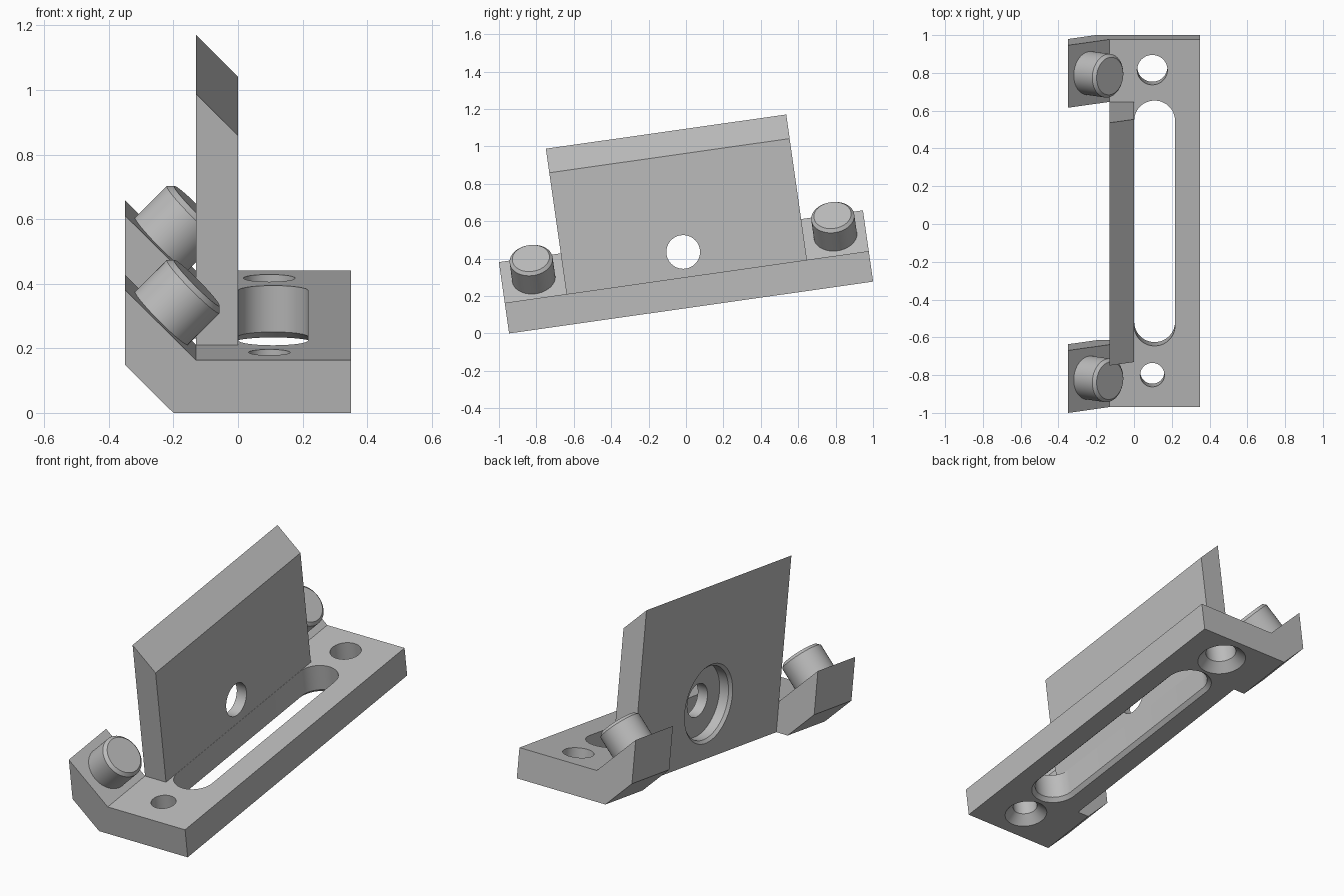
import bpy, bmesh, math
from mathutils import Matrix, Vector

if "Cube" in bpy.data.objects:
    bpy.data.objects.remove(bpy.data.objects["Cube"])

LENGTH, TAB, THICK = 1.966, 0.334, 0.165
MID = LENGTH / 2
TILT = Matrix.Translation((0, -0.946, 0)) @ Matrix.Rotation(math.radians(8.1), 4, 'X')

grey = bpy.data.materials.new("plain_grey")
grey.use_nodes = True
grey.diffuse_color = (0.5, 0.5, 0.5, 1)
grey.node_tree.nodes["Principled BSDF"].inputs["Base Color"].default_value = (0.5, 0.5, 0.5, 1)


def loft(name, rings):
    """Solid through a stack of equal-sized point rings."""
    bm = bmesh.new()
    loops = [[bm.verts.new(p) for p in ring] for ring in rings]
    for a, b in zip(loops, loops[1:]):
        for i in range(len(a)):
            j = (i + 1) % len(a)
            bm.faces.new((a[i], a[j], b[j], b[i]))
    bm.faces.new(loops[0])
    bm.faces.new(loops[-1])
    bmesh.ops.recalc_face_normals(bm, faces=bm.faces)
    mesh = bpy.data.meshes.new(name)
    bm.to_mesh(mesh)
    bm.free()
    mesh.materials.append(grey)
    obj = bpy.data.objects.new(name, mesh)
    bpy.context.collection.objects.link(obj)
    return obj


def prism(name, profile, start, end):
    """Extrude an x-z profile along y."""
    return loft(name, [[(x, y, z) for x, z in profile] for y in (start, end)])


def turned(name, steps, matrix, half=0.0, n=64):
    """Stack of circles (radius, height), stretched along y into a slot by half."""
    rings = []
    for r, h in steps:
        ring = []
        for i in range(n):
            a = (i + 0.5) * 2 * math.pi / n
            y = r * math.sin(a) + math.copysign(half, math.sin(a))
            ring.append(matrix @ Vector((r * math.cos(a), y, h)))
        rings.append(ring)
    return loft(name, rings)


def combine(target, tool, operation):
    mod = target.modifiers.new(operation.lower(), 'BOOLEAN')
    mod.operation, mod.solver, mod.object = operation, 'EXACT', tool
    bpy.context.view_layer.objects.active = target
    bpy.ops.object.modifier_apply(modifier=mod.name)
    bpy.data.objects.remove(tool)


def finish(obj):
    obj.data.transform(TILT)
    bpy.ops.object.select_all(action='DESELECT')
    obj.select_set(True)
    bpy.context.view_layer.objects.active = obj
    bpy.ops.object.shade_smooth_by_angle()


# Middle section: base bar with the upright bevelled plate
body = prism("bracket_body", [(-0.13, 0), (0.35, 0), (0.35, THICK), (0, THICK),
                              (0, 0.82), (-0.13, 0.95)], TAB, LENGTH - TAB)

# End sections with the turned-up tabs
tab_profile = [(-0.2, 0), (0.35, 0), (0.35, THICK), (-0.13, THICK),
               (-0.35, 0.385), (-0.35, 0.15)]
for start in (0, LENGTH - TAB):
    combine(body, prism("tab", tab_profile, start, start + TAB), 'UNION')

# Long slot with a chamfered lower edge
slot_r = 0.108
combine(body, turned("slot_cutter",
                     [(slot_r + 0.04, -0.02), (slot_r, 0.02), (slot_r, 0.2)],
                     Matrix.Translation((0.109, MID, 0)), 0.656 - slot_r), 'DIFFERENCE')

# Countersunk screw holes, the rear one larger
for y, r, sink in ((0.172, 0.064, 0.111), (LENGTH - 0.163, 0.08, 0.127)):
    combine(body, turned("screw_cutter",
                         [(sink + 0.02, -0.02), (r, sink - r), (r, 0.2)],
                         Matrix.Translation((0.097, y, 0))), 'DIFFERENCE')

# Plate hole with a chamfered round recess on the outer side
combine(body, turned("recess_cutter",
                     [(0.233, -0.15), (0.198, -0.115), (0.198, -0.06),
                      (0.09, -0.06), (0.09, 0.03)],
                     Matrix.Translation((0, MID, 0.3)) @ Matrix.Rotation(math.pi / 2, 4, 'Y')),
        'DIFFERENCE')

# Merge coplanar faces left by the joins
bm = bmesh.new()
bm.from_mesh(body.data)
bmesh.ops.remove_doubles(bm, verts=bm.verts, dist=0.00005)
bmesh.ops.dissolve_limit(bm, angle_limit=0.01, verts=bm.verts, edges=bm.edges)
bm.to_mesh(body.data)
bm.free()
finish(body)

# Chamfered pegs standing square on the sloping tabs
for name, y in (("front_peg", 0.172), ("rear_peg", LENGTH - 0.165)):
    finish(turned(name, [(0.116, -0.02), (0.116, 0.139), (0.1, 0.155)],
                  Matrix.Translation((-0.237, y, 0.272)) @ Matrix.Rotation(math.pi / 4, 4, 'Y')))
